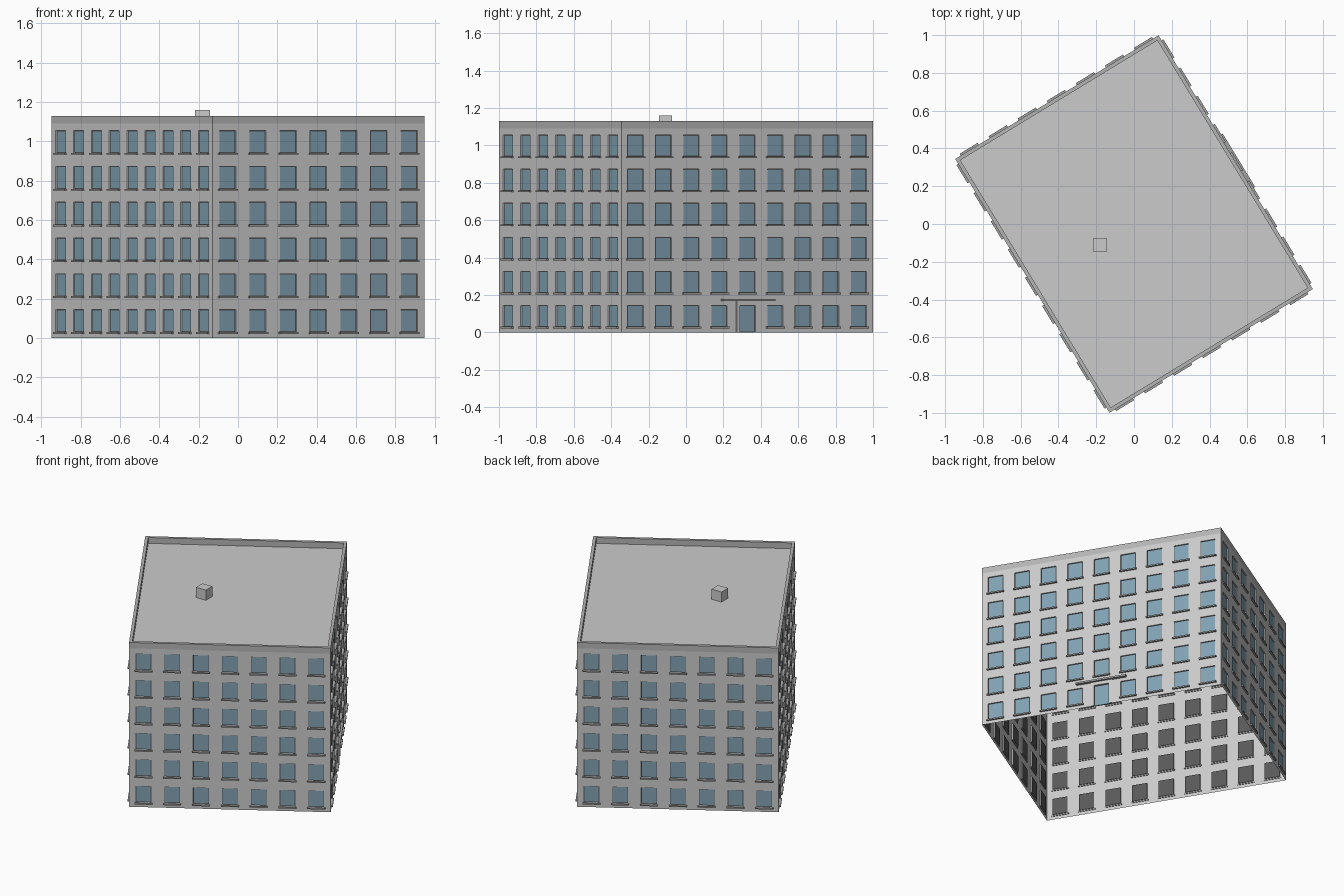
import bpy, bmesh, math
from mathutils import Matrix, Vector

if "Cube" in bpy.data.objects:
    bpy.data.objects.remove(bpy.data.objects["Cube"])

ANGLE = math.radians(31.3)
HALF_A, HALF_B = 0.63, 0.786        # half sizes of the footprint
ROOF_Z, TOP_Z = 1.09, 1.13
ROWS, STOREY, SILL_Z = 6, 0.182, 0.031
WIN_W, WIN_H, RECESS = 0.098, 0.114, 0.008


def material(name, c):
    m = bpy.data.materials.new(name)
    m.diffuse_color = (*c, 1)
    m.use_nodes = True
    m.node_tree.nodes["Principled BSDF"].inputs["Base Color"].default_value = m.diffuse_color
    return m


WALL = material("wall_grey", (0.6, 0.6, 0.59))
ROOF = material("roof_grey", (0.52, 0.54, 0.53))
BAND = material("parapet_grey", (0.45, 0.46, 0.45))
SILL = material("sill_grey", (0.36, 0.36, 0.36))
DARK = material("dark_frame", (0.1, 0.1, 0.1))
GLASS = material("glass_blue", (0.22, 0.36, 0.45))


def quad(bm, M, pts):
    return bm.faces.new([bm.verts.new(M @ Vector(p)) for p in pts])


def box(bm, M, x0, x1, y0, y1, z0, z1):
    T = Matrix.Translation(((x0 + x1) / 2, (y0 + y1) / 2, (z0 + z1) / 2))
    bmesh.ops.create_cube(bm, size=1, matrix=M @ T @ Matrix.Diagonal((x1 - x0, y1 - y0, z1 - z0, 1)))


def finish(bm, name, mat, weld=False):
    if weld:
        bmesh.ops.remove_doubles(bm, verts=bm.verts[:], dist=1e-5)
    me = bpy.data.meshes.new(name)
    bm.to_mesh(me)
    bm.free()
    me.materials.append(mat)
    ob = bpy.data.objects.new(name, me)
    bpy.context.collection.objects.link(ob)
    return ob


def facade(name, turn, half, dist, bays, door_bay=None):
    # local frame: x along the wall, -y outward
    M = Matrix.Rotation(ANGLE + turn * math.pi / 2, 4, 'Z') @ Matrix.Translation((0, -dist, 0))
    wall, sills, frames, glass = (bmesh.new() for _ in range(4))
    bay = 2 * half / bays
    xs, zs = [-half], [0]
    for i in range(bays):
        c = -half + bay * (i + 0.5)
        xs += [c - WIN_W / 2, c + WIN_W / 2]
    for r in range(ROWS):
        zs += [SILL_Z + r * STOREY, SILL_Z + r * STOREY + WIN_H]
    xs.append(half)
    zs.append(ROOF_Z)

    for i in range(len(xs) - 1):
        for j in range(len(zs) - 1):
            x0, x1, z0, z1 = xs[i], xs[i + 1], zs[j], zs[j + 1]
            is_door = door_bay is not None and i == 2 * door_bay + 1 and j < 2
            if not (i % 2 and j % 2) and not is_door:
                quad(wall, M, [(x0, 0, z0), (x1, 0, z0), (x1, 0, z1), (x0, 0, z1)])
                continue
            if is_door:
                if j == 0:
                    continue
                z0 = 0
            # reveals, dark backing, glass pane and sill
            d, e = RECESS, 0.004
            for p, q in (((x0, z0), (x1, z0)), ((x1, z0), (x1, z1)),
                         ((x1, z1), (x0, z1)), ((x0, z1), (x0, z0))):
                quad(wall, M, [(p[0], 0, p[1]), (p[0], d, p[1]), (q[0], d, q[1]), (q[0], 0, q[1])])
            quad(frames, M, [(x0, d, z0), (x1, d, z0), (x1, d, z1), (x0, d, z1)])
            g = d - 0.003
            quad(glass, M, [(x0 + e, g, z0 + e), (x1 - e, g, z0 + e), (x1 - e, g, z1 - e), (x0 + e, g, z1 - e)])
            if not is_door:
                box(sills, M, x0 - 0.007, x1 + 0.007, -0.011, RECESS - 0.004, z0 - 0.009, z0)
    finish(wall, name + "_wall", WALL, True)
    finish(sills, name + "_window_sills", SILL)
    finish(frames, name + "_window_frames", DARK)
    finish(glass, name + "_window_panes", GLASS)

    # entrance surround and canopy
    if door_bay is not None:
        c = -half + bay * (door_bay + 0.5)
        bm = bmesh.new()
        for s in (-1, 1):
            xa, xb = sorted((c + s * WIN_W / 2, c + s * (WIN_W / 2 + 0.02)))
            box(bm, M, xa, xb, -0.006, 0.002, 0, 0.168)
        box(bm, M, c - WIN_W / 2, c + WIN_W / 2, -0.006, 0.002, 0.145, 0.168)
        finish(bm, "entrance_surround", WALL)
        bm = bmesh.new()
        box(bm, M, c - 0.165, c + 0.165, -0.02, 0.002, 0.168, 0.18)
        finish(bm, "entrance_canopy", SILL)


facade("front", 0, HALF_A, HALF_B, 7)
facade("right", 1, HALF_B, HALF_A, 9, door_bay=4)
facade("back", 2, HALF_A, HALF_B, 7)
facade("left", 3, HALF_B, HALF_A, 9)

R = Matrix.Rotation(ANGLE, 4, 'Z')


def ring(inset, z):
    a, b = HALF_A - inset, HALF_B - inset
    return [(-a, -b, z), (a, -b, z), (a, b, z), (-a, b, z)]


# flat roof
bm = bmesh.new()
quad(bm, R, ring(0, ROOF_Z))
finish(bm, "flat_roof", ROOF)

# parapet: outer, top and inner strips
bm = bmesh.new()
loops = [ring(0, ROOF_Z), ring(0, TOP_Z), ring(0.02, TOP_Z), ring(0.02, ROOF_Z)]
for lo, hi in zip(loops, loops[1:]):
    for k in range(4):
        n = (k + 1) % 4
        quad(bm, R, [lo[k], lo[n], hi[n], hi[k]])
finish(bm, "parapet", BAND, True)

# roof vent block
bm = bmesh.new()
box(bm, Matrix.Identity(4), -0.218, -0.143, -0.145, -0.075, ROOF_Z, 1.16)
finish(bm, "roof_vent", ROOF)
